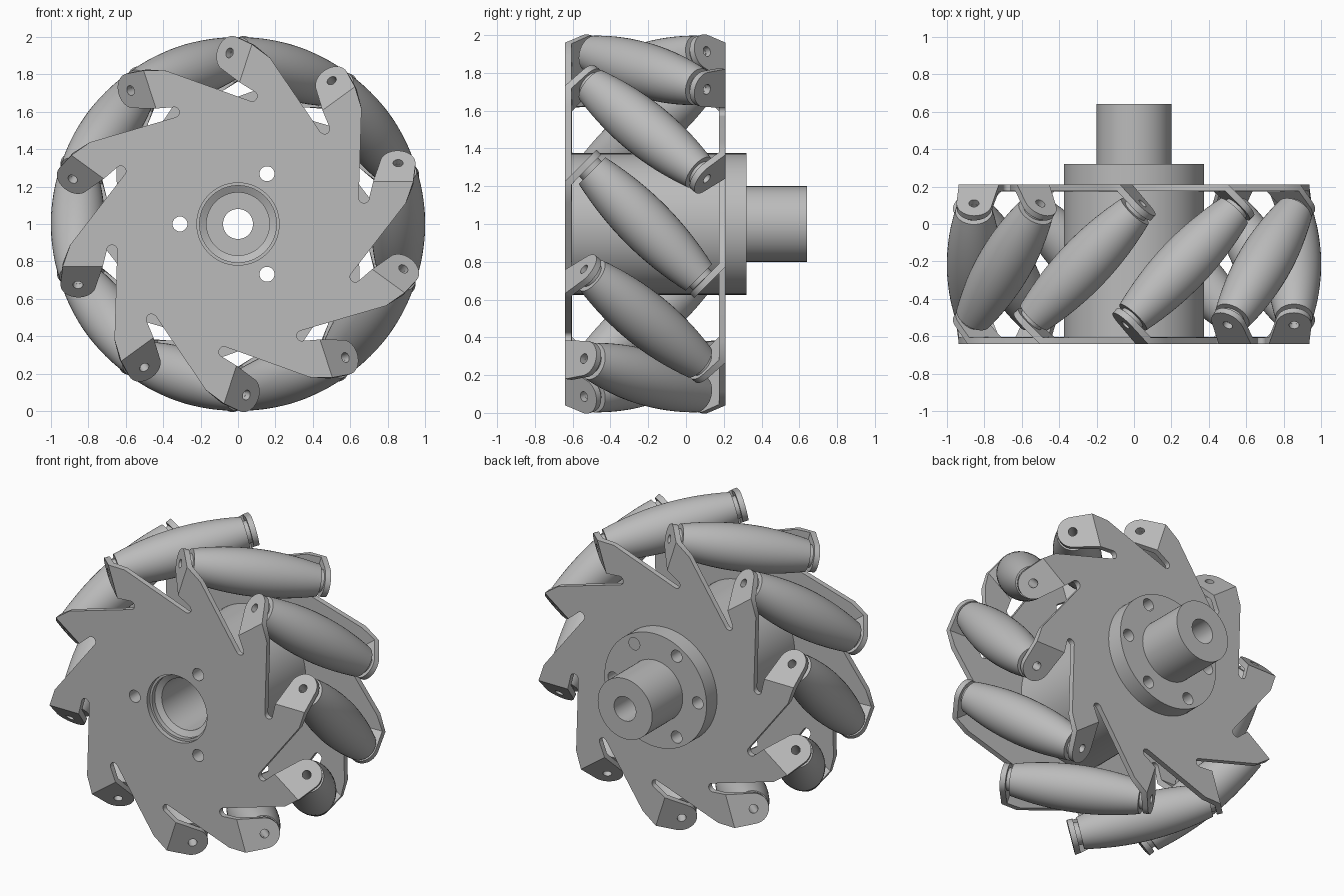
import bpy, bmesh
from math import sin, cos, pi, radians, sqrt
from mathutils import Matrix, Vector

if "Cube" in bpy.data.objects:
    bpy.data.objects.remove(bpy.data.objects["Cube"])

COUNT = 10                      # rollers around the wheel
MID_Y = -0.215                  # middle plane of the roller ring
PITCH = 0.855                   # radius of the roller centres
HALF_W = 0.425                  # half the distance over both plates
THICK = 0.035
BEND = 0.226                    # tangential position of the tab fold
WHEEL = Matrix.Translation((0, MID_Y, 1))

grey = bpy.data.materials.new("machined_grey")
grey.use_nodes = True
colour = (0.5, 0.5, 0.5, 1)
grey.diffuse_color = colour
grey.node_tree.nodes["Principled BSDF"].inputs["Base Color"].default_value = colour


def add_object(name, bm, matrix=Matrix()):
    mesh = bpy.data.meshes.new(name)
    bm.to_mesh(mesh)
    bm.free()
    mesh.materials.append(grey)
    ob = bpy.data.objects.new(name, mesh)
    bpy.context.collection.objects.link(ob)
    ob.matrix_world = matrix
    return ob


def activate(ob):
    bpy.ops.object.select_all(action='DESELECT')
    ob.select_set(True)
    bpy.context.view_layer.objects.active = ob


def smooth(ob):
    activate(ob)
    bpy.ops.object.shade_smooth_by_angle(angle=radians(30))


def lathe(profile, steps):
    """Spin a closed (radius, height) profile around z."""
    bm = bmesh.new()
    verts = [bm.verts.new((r, 0, h)) for r, h in profile]
    edges = [bm.edges.new((a, b)) for a, b in zip(verts, verts[1:] + verts[:1])]
    bmesh.ops.spin(bm, geom=verts + edges, axis=(0, 0, 1), cent=(0, 0, 0),
                   angle=2 * pi, steps=steps, use_merge=True)
    bmesh.ops.remove_doubles(bm, verts=bm.verts, dist=1e-5)
    bmesh.ops.recalc_face_normals(bm, faces=bm.faces)
    return bm


def around(i, n=COUNT):
    return Matrix.Rotation(-2 * pi * i / n, 4, 'Y')


def cylinder(bm, radius, depth, matrix, sides=24):
    bmesh.ops.create_cone(bm, cap_ends=True, segments=sides, radius1=radius,
                          radius2=radius, depth=depth, matrix=matrix)


def cut(ob, bm):
    cutter = add_object("cutter", bm, ob.matrix_world.copy())
    cutter.hide_render = True
    activate(ob)
    bpy.context.view_layer.update()
    mod = ob.modifiers.new("holes", 'BOOLEAN')
    mod.object = cutter
    mod.solver = 'EXACT'
    bpy.ops.object.modifier_apply(modifier=mod.name)
    bpy.data.objects.remove(cutter)


def bolt_holes(bm, n, radius, y, depth):
    for i in range(n):
        cylinder(bm, 0.04, depth, around(i + 0.5, n) @ Matrix.Translation((radius, y, 0))
                 @ Matrix.Rotation(pi / 2, 4, 'X'))


# Side plates: slotted disc with ten folded roller tabs
def side_plate(name, turn):
    bm = bmesh.new()
    hole_u, hole_s, tip = 0.853, 0.14, 0.095
    outline, tabs = [], []
    for i in range(COUNT):
        rot = around(i)

        def vert(u, v, back=0.0):
            return bm.verts.new(rot @ Vector((u, -HALF_W + back, v)))
        outer, inner = vert(0.936, BEND), vert(0.722, BEND)
        arc = []
        for k in range(15):
            a = radians(-8 + 168 * k / 14)
            fold = (hole_s + tip * sin(a)) / sqrt(2)
            arc.append(vert(hole_u + tip * cos(a), BEND + fold, fold))
        tabs.append([outer] + arc + [inner])
        slot = [vert(0.673 + 0.028 * cos(a), 0.14 - 0.028 * sin(a))
                for a in [pi * k / 8 for k in range(9)]]
        outline += [vert(0.897, 0.112), outer, inner] + slot
    bm.faces.new(outline)
    for tab in tabs:
        bm.faces.new(tab)
    bm.normal_update()
    ob = add_object(name, bm, WHEEL @ turn)
    activate(ob)
    mod = ob.modifiers.new("thickness", 'SOLIDIFY')
    mod.thickness = THICK
    mod.offset = -1
    mod.use_even_offset = True
    bpy.ops.object.modifier_apply(modifier=mod.name)

    holes = bmesh.new()
    cylinder(holes, 0.22, 0.2, Matrix.Translation((0, -HALF_W, 0))
             @ Matrix.Rotation(pi / 2, 4, 'X'), 64)
    bolt_holes(holes, 3, 0.31, -HALF_W, 0.2)
    for i in range(COUNT):
        cylinder(holes, 0.027, 0.12, around(i) @ Matrix.Translation((PITCH, 0, 0))
                 @ Matrix.Rotation(pi / 4, 4, 'X') @ Matrix.Translation((0, 0, 0.45)))
    cut(ob, holes)
    smooth(ob)


side_plate("front_plate", Matrix())
side_plate("back_plate", Matrix.Rotation(pi, 4, 'X'))

# Hub with flange, output shaft and stepped bore (profile height runs along y)
hub_profile = [(0.08, 0.64), (0.2, 0.64), (0.2, 0.32), (0.375, 0.32),
               (0.375, -0.61), (0.205, -0.61), (0.205, -0.58),
               (0.168, -0.56), (0.168, 0.22), (0.08, 0.22)]
bm = lathe(hub_profile, 72)
bmesh.ops.rotate(bm, verts=bm.verts, matrix=Matrix.Rotation(-pi / 2, 3, 'X'))
hub = add_object("hub", bm, Matrix.Translation((0, 0, 1)))
holes = bmesh.new()
bolt_holes(holes, 3, 0.31, 0, 1.5)
cut(hub, holes)
holes = bmesh.new()
bolt_holes(holes, 6, 0.31, 0.3, 0.2)
for v in holes.verts:           # offset the blind holes to sit between the through holes
    v.co = Matrix.Rotation(pi / 6, 3, 'Y') @ v.co
cut(hub, holes)
smooth(hub)

# Barrel rollers at 45 degrees, with end bosses and a pin bore
BODY, NECK = 0.4, 0.425
barrel = [(1 - sqrt(PITCH ** 2 + t * t / 2), t)
          for t in [BODY * (k / 8 - 1) for k in range(17)]]
roller_profile = ([(0.027, -NECK), (0.07, -NECK), (0.07, -BODY)] + barrel
                  + [(0.07, BODY), (0.07, NECK), (0.027, NECK)])
first = None
for i in range(COUNT):
    place = (WHEEL @ around(i) @ Matrix.Translation((PITCH, 0, 0))
             @ Matrix.Rotation(pi / 4, 4, 'X'))
    if first is None:
        first = add_object("roller_1", lathe(roller_profile, 40), place)
        smooth(first)
    else:
        ob = bpy.data.objects.new(f"roller_{i + 1}", first.data)
        bpy.context.collection.objects.link(ob)
        ob.matrix_world = place
